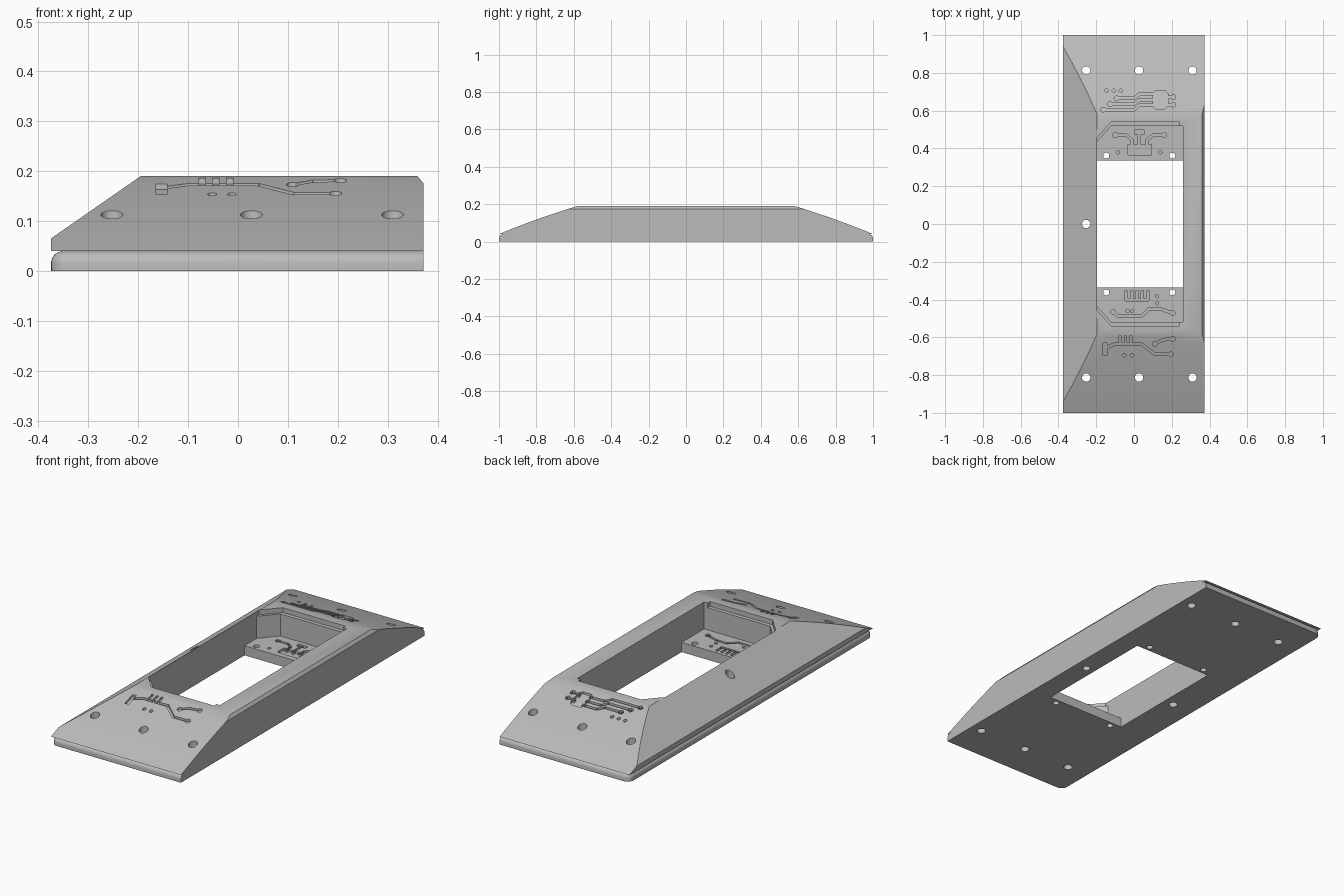
import bpy, bmesh, math
from mathutils import Vector

if "Cube" in bpy.data.objects:
    bpy.data.objects.remove(bpy.data.objects["Cube"])

XL, XR, TOP, SEAM, LEDGE = -0.375, 0.372, 0.19, 0.04, 0.05

grey = bpy.data.materials.new("plain grey")
grey.diffuse_color = (0.5, 0.5, 0.5, 1)
grey.use_nodes = True
grey.node_tree.nodes["Principled BSDF"].inputs["Base Color"].default_value = grey.diffuse_color


def make_object(name, bm):
    bmesh.ops.recalc_face_normals(bm, faces=bm.faces)
    me = bpy.data.meshes.new(name)
    bm.to_mesh(me)
    bm.free()
    ob = bpy.data.objects.new(name, me)
    bpy.context.collection.objects.link(ob)
    return ob


def stack(bm, loops):
    """Close a solid from matching rings of points."""
    rings = [[bm.verts.new(p) for p in loop] for loop in loops]
    n = len(rings[0])
    for a, b in zip(rings, rings[1:]):
        for i in range(n):
            j = (i + 1) % n
            bm.faces.new((a[i], a[j], b[j], b[i]))
    bm.faces.new(rings[0][::-1])
    bm.faces.new(rings[-1])


def prism(bm, pts, low, high):
    """Vertical prism; low and high are functions of y."""
    stack(bm, [[(x, y, f(y)) for x, y in pts] for f in (low, high)])


def circle(x, y, r, n=16):
    return [(x + r * math.cos(2 * math.pi * i / n), y + r * math.sin(2 * math.pi * i / n))
            for i in range(n)]


def rect(x0, x1, y0, y1):
    return [(x0, y0), (x1, y0), (x1, y1), (x0, y1)]


def boolean(target, cutter, op='DIFFERENCE', self_cross=False):
    mod = target.modifiers.new("cut", 'BOOLEAN')
    mod.operation, mod.object, mod.solver = op, cutter, 'EXACT'
    mod.use_self = self_cross
    dg = bpy.context.evaluated_depsgraph_get()
    me = bpy.data.meshes.new_from_object(target.evaluated_get(dg))
    target.modifiers.clear()
    target.data = me
    bpy.data.objects.remove(cutter)


# Upper shell: arched end slopes extruded across the width
def slope(t):
    return SEAM + (TOP - SEAM) * t + 0.024 * t * (1 - t)


N = 8
half = [(1 - 0.42 * i / N, slope(i / N)) for i in range(N + 1)]
profile = half + [(-y, z) for y, z in reversed(half)]
bm = bmesh.new()
stack(bm, [[(x, y, z) for y, z in profile] for x in (XL, XR)])
# Left slope and small right chamfer
for co, no in (((-0.195, 0, TOP), (-0.125, 0, 0.18)), ((0.36, 0, TOP), (0.015, 0, 0.012))):
    cut = bmesh.ops.bisect_plane(bm, geom=bm.verts[:] + bm.edges[:] + bm.faces[:], dist=1e-6,
                                 plane_co=co, plane_no=Vector(no).normalized(), clear_outer=True)
    bmesh.ops.remove_doubles(bm, verts=bm.verts, dist=1e-5)
    bmesh.ops.holes_fill(bm, edges=[e for e in bm.edges if e.is_boundary], sides=0)
body = make_object("keypad_frame", bm)


# Base plate with rounded left corners and a rounded top edge
def outline(d, z):
    r = 0.035 - d
    pts = [(XR, -1 + d, z), (XR, 1 - d, z)]
    for sy, a0 in ((1, 90), (-1, 180)):
        for i in range(7):
            a = math.radians(a0 + 15 * i)
            pts.append((XL + 0.035 + r * math.cos(a), sy * 0.965 + r * math.sin(a), z))
    return pts


R = 0.025
rings = [outline(0, 0)]
for i in range(7):
    a = math.radians(15 * i)
    rings.append(outline(R * (1 - math.cos(a)), SEAM - R + R * math.sin(a)))
rings.append(outline(R, SEAM + 0.004))
bm = bmesh.new()
stack(bm, rings)
boolean(body, make_object("base_plate", bm), 'UNION')


# Pocket, stepped lip and through window
def level(z):
    return lambda y: z


def pocket(x1, y1, z0):
    bm = bmesh.new()
    c = y1 - 0.085
    prism(bm, [(-0.197, -c), (-0.12, -y1), (x1, -y1), (x1, y1), (-0.12, y1), (-0.197, c)],
          level(z0), level(0.4))
    boolean(body, make_object("pocket_cutter", bm))


pocket(0.26, 0.52, LEDGE)
pocket(0.24, 0.54, 0.165)
bm = bmesh.new()
prism(bm, rect(-0.197, 0.26, -0.335, 0.335), level(-0.1), level(0.1))
boolean(body, make_object("window_cutter", bm))

# Screw holes, the one under the right rail being blind
bm = bmesh.new()
for s in (-1, 1):
    for x in (-0.253, 0.027, 0.31):
        prism(bm, circle(x, s * 0.813, 0.022, 24), level(-0.1), level(0.4))
    for x in (-0.147, 0.203):
        prism(bm, circle(x, s * 0.362, 0.016, 24), level(-0.1), level(0.4))
prism(bm, circle(-0.253, 0, 0.022, 24), level(-0.1), level(0.4))
prism(bm, circle(0.31, 0, 0.02, 24), level(-0.1), level(0.1))
boolean(body, make_object("screw_hole_cutter", bm))


# Engraved circuit traces
def engrave(name, surface, traces=(), dots=(), shapes=(), w=0.013, depth=0.012, dot=0.009):
    low, high = (lambda y: surface(y) - depth), (lambda y: surface(y) + 0.025)
    bm = bmesh.new()
    for path, pads in traces:
        for i, (p, q) in enumerate(zip(path, path[1:])):
            p, q = Vector(p), Vector(q)
            d = (q - p).normalized()
            n = Vector((-d.y, d.x)) * w / 2
            e = d * w * 0.25
            prism(bm, [tuple(v) for v in (p - n - e, q - n + e, q + n + e, p + n - e)], low, high)
        for k in pads:
            prism(bm, circle(*path[k], 0.013), low, high)
    for x, y in dots:
        prism(bm, circle(x, y, dot), low, high)
    for pts in shapes:
        prism(bm, pts, low, high)
    boolean(body, make_object(name, bm), self_cross=True)


def ramp(y):
    return 0.1683 - 0.319 * (abs(y) - 0.65)


# Front slope: bent trace, comb teeth and short link
engrave("front_trace_cutter", ramp,
        traces=[([(-0.15, -0.655), (-0.10, -0.635), (0.04, -0.635), (0.11, -0.69), (0.195, -0.69)], [4]),
                ([(0.11, -0.635), (0.15, -0.613), (0.205, -0.608)], [0, 2])]
        + [([(x, -0.635), (x, -0.597)], []) for x in (-0.072, -0.045, -0.017)],
        dots=[(-0.052, -0.695), (-0.012, -0.695)],
        shapes=[rect(-0.164, -0.142, -0.695, -0.63)])

# Back slope: chip with three long legs and two pins
engrave("back_trace_cutter", ramp,
        traces=[([(x, y), (0.0, y), (0.03, y + 0.024), (0.11, y + 0.024)], [0])
                for x, y in ((-0.092, 0.665), (-0.127, 0.635), (-0.162, 0.605))]
        + [([(0.17, y), (0.208, y)], [1]) for y in (0.672, 0.632)],
        dots=[(-0.145, 0.706), (-0.107, 0.706), (-0.07, 0.706)],
        shapes=[[(0.115, 0.61), (0.165, 0.61), (0.18, 0.625), (0.18, 0.69), (0.165, 0.706),
                 (0.115, 0.706), (0.1, 0.69), (0.1, 0.625)]])

# Back ledge: chip with a stem and two bent legs
engrave("back_ledge_cutter", level(LEDGE),
        traces=[([(0.03 + s * 0.13, 0.47), (0.03 + s * 0.07, 0.47), (0.03 + s * 0.04, 0.445),
                  (0.03 + s * 0.04, 0.41)], [0]) for s in (-1, 1)]
        + [([(0.028, 0.41), (0.028, 0.485)], [])],
        dots=[(-0.085, 0.38), (0.14, 0.38)],
        shapes=[rect(-0.032, 0.092, 0.365, 0.422), rect(0.002, 0.054, 0.475, 0.497)])

# Front ledge: comb and bent trace
engrave("front_ledge_cutter", level(LEDGE),
        traces=[([(x, -0.4), (x, -0.355)], []) for x in (-0.04, -0.012, 0.016, 0.044, 0.072)]
        + [([(-0.045, -0.4), (0.077, -0.4)], []),
           ([(-0.11, -0.465), (-0.085, -0.488), (0.04, -0.488), (0.08, -0.45), (0.14, -0.45),
             (0.205, -0.472)], [0, 5])],
        dots=[(0.122, -0.382), (0.122, -0.42), (-0.035, -0.46), (-0.01, -0.46)])

# Finish
body.data.materials.clear()
body.data.materials.append(grey)
for p in body.data.polygons:
    p.material_index = 0
bpy.context.view_layer.objects.active = body
body.select_set(True)
bpy.ops.object.shade_smooth_by_angle(angle=math.radians(25))
